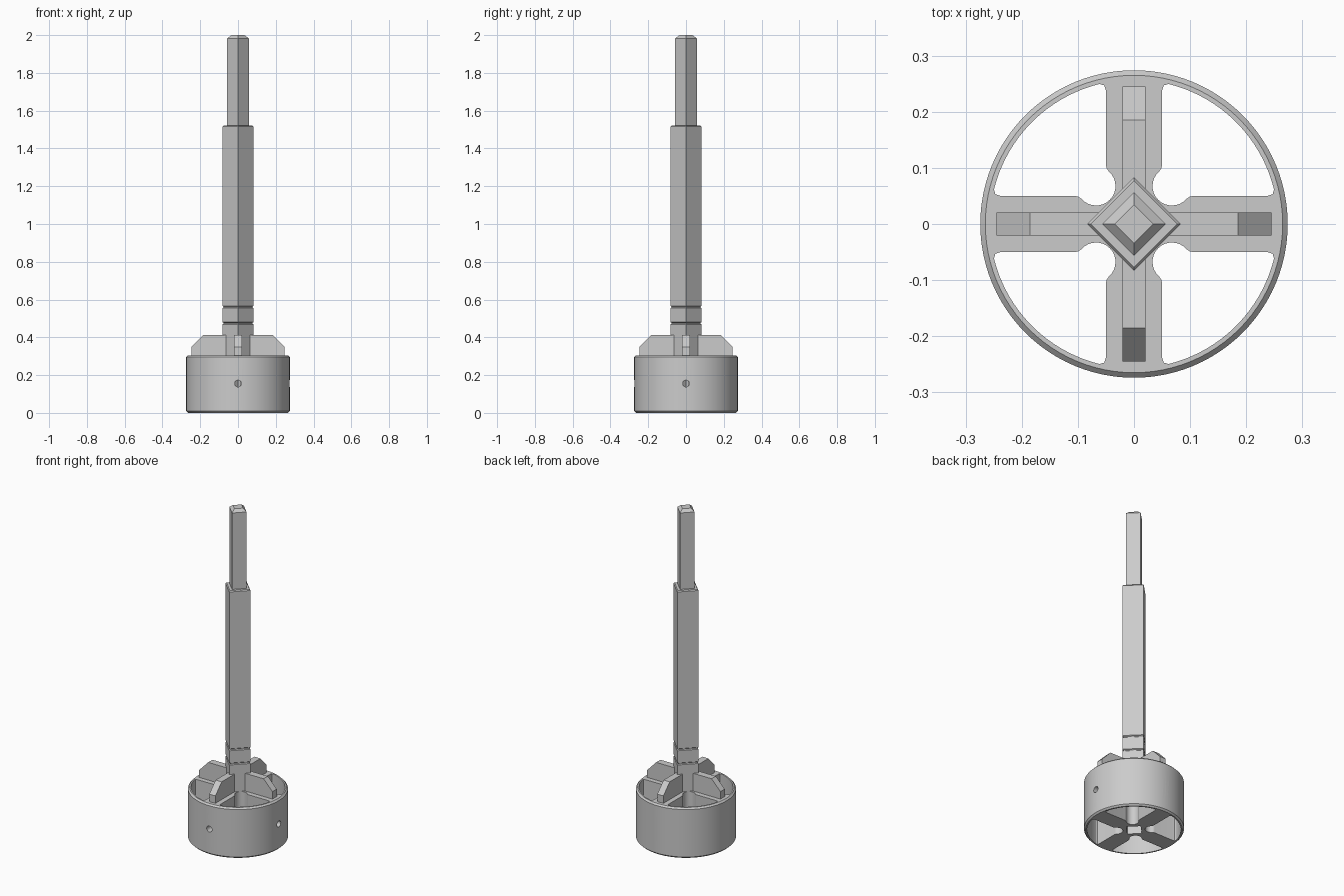
import bpy, bmesh, math
from mathutils import Matrix, Vector

if "Cube" in bpy.data.objects:
    bpy.data.objects.remove(bpy.data.objects["Cube"])

steel = bpy.data.materials.new("grey_steel")
steel.diffuse_color = (0.6, 0.6, 0.6, 1)
steel.use_nodes = True
steel.node_tree.nodes["Principled BSDF"].inputs["Base Color"].default_value = steel.diffuse_color


def finish(bm, name):
    bmesh.ops.recalc_face_normals(bm, faces=bm.faces)
    me = bpy.data.meshes.new(name)
    bm.to_mesh(me)
    bm.free()
    me.materials.append(steel)
    ob = bpy.data.objects.new(name, me)
    bpy.context.collection.objects.link(ob)
    return ob


def lathe(name, profile, sides):
    """Closed solid from (radius, z) pairs; first corner lies on the x axis."""
    bm = bmesh.new()
    rings = [[bm.verts.new((r * math.cos(a), r * math.sin(a), z))
              for a in (math.tau * i / sides for i in range(sides))]
             for r, z in profile]
    for low, high in zip(rings, rings[1:]):
        for i in range(sides):
            j = (i + 1) % sides
            bm.faces.new((low[i], low[j], high[j], high[i]))
    bm.faces.new(rings[0][::-1])
    bm.faces.new(rings[-1])
    return finish(bm, name)


def prism(name, points, vector, matrix):
    """Extrude a planar outline along a vector."""
    bm = bmesh.new()
    face = bm.faces.new([bm.verts.new(p) for p in points])
    out = bmesh.ops.extrude_face_region(bm, geom=[face])
    bmesh.ops.translate(bm, vec=vector,
                        verts=[v for v in out["geom"] if isinstance(v, bmesh.types.BMVert)])
    bm.transform(matrix)
    return finish(bm, name)


def cut(ob, cutters):
    for c in cutters:
        mod = ob.modifiers.new("cut", 'BOOLEAN')
        mod.operation, mod.solver, mod.object = 'DIFFERENCE', 'EXACT', c
    dg = bpy.context.evaluated_depsgraph_get()
    ob.data = bpy.data.meshes.new_from_object(ob.evaluated_get(dg))
    ob.modifiers.clear()
    for c in cutters:
        bpy.data.objects.remove(c)


def smooth(ob):
    bpy.ops.object.select_all(action='DESELECT')
    ob.select_set(True)
    bpy.context.view_layer.objects.active = ob
    bpy.ops.object.shade_smooth_by_angle(angle=math.radians(30))


def socket():
    return lathe("socket_cutter", [(0.056, -0.1), (0.056, 0.5)], 4)


quarter = [Matrix.Rotation(i * math.pi / 2, 4, 'Z') for i in range(4)]

# Opening between two wheel arms: mirrored half outlines, relief arc, rim arc
side = [(0.061, 0.2495), (0.053, 0.247), (0.05, 0.238), (0.05, 0.105), (0.0485, 0.099)]
relief = [(0.0676 + 0.0346 * math.cos(a), 0.0676 + 0.0346 * math.sin(a))
          for a in (math.radians(130 + 190 * i / 16) for i in range(17))]
rim = [(0.257 * math.cos(a), 0.257 * math.sin(a))
       for a in (math.radians(14.5 + 61 * i / 20) for i in range(21))]
opening = side + relief + [(y, x) for x, y in reversed(side)] + rim

# Wheel: chamfered drum with four openings, square socket and screw holes
wheel = lathe("wheel", [(0.265, 0), (0.274, 0.009), (0.274, 0.296), (0.265, 0.305)], 96)
cutters = [socket()]
for m in quarter:
    cutters.append(prism("opening_cutter", [(x, y, -0.1) for x, y in opening],
                         Vector((0, 0, 0.6)), m))
    hole = [(0.045, 0.018 * math.cos(a), 0.155 + 0.018 * math.sin(a))
            for a in (math.tau * i / 24 for i in range(24))]
    cutters.append(prism("hole_cutter", hole, Vector((0.3, 0, 0)), m))
cut(wheel, cutters)
smooth(wheel)

# Square shaft, corners on the axes, with two grooves and a slim tip
R, G = 0.083, 0.076
profile = [(R, 0.295)]
for z in (0.475, 0.561):
    profile += [(R, z - 0.006), (G, z - 0.002), (G, z + 0.002), (R, z + 0.006)]
profile += [(R, 1.515), (0.077, 1.521), (0.057, 1.521), (0.057, 1.983), (0.034, 2.0)]
shaft = lathe("shaft", profile, 4)
cut(shaft, [socket()])

# Four chamfered fins standing on the arms
fin = [(0.06, 0.3), (0.245, 0.3), (0.245, 0.35), (0.185, 0.412), (0.06, 0.412)]
for i, m in enumerate(quarter):
    prism(f"fin_{i + 1}", [(r, -0.0205, z) for r, z in fin], Vector((0, 0.041, 0)), m)
